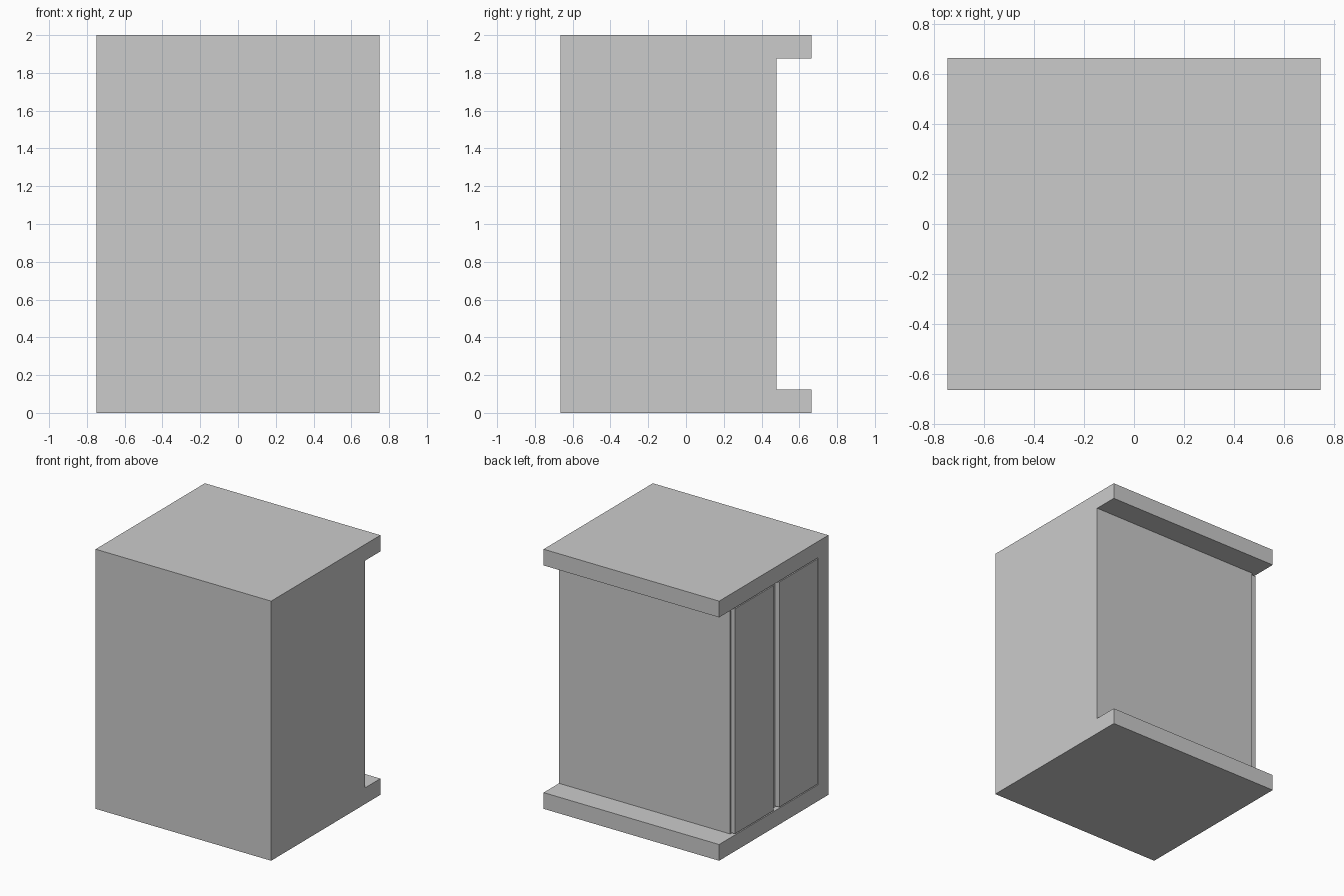
import bpy, bmesh
from mathutils import Vector

if "Cube" in bpy.data.objects:
    bpy.data.objects.remove(bpy.data.objects["Cube"])

X, Y, H = 0.748, 0.665, 2.0      # half width, half depth, height
T = 0.125                        # board thickness
BACK = 0.478                     # back of the body under the overhang
DEPTH = 0.037                    # depth of the door recess


def mesh_object(name, bm):
    bmesh.ops.recalc_face_normals(bm, faces=bm.faces)
    me = bpy.data.meshes.new(name)
    bm.to_mesh(me)
    bm.free()
    ob = bpy.data.objects.new(name, me)
    bpy.context.collection.objects.link(ob)
    return ob


def prism(name, profile, x0, x1):
    """Extrude a (y, z) profile along x."""
    bm = bmesh.new()
    face = bm.faces.new([bm.verts.new((x0, y, z)) for y, z in profile])
    ext = bmesh.ops.extrude_face_region(bm, geom=[face])
    verts = [g for g in ext["geom"] if isinstance(g, bmesh.types.BMVert)]
    bmesh.ops.translate(bm, verts=verts, vec=Vector((x1 - x0, 0, 0)))
    return mesh_object(name, bm)


def rect(y0, y1, z0, z1):
    return [(y0, z0), (y1, z0), (y1, z1), (y0, z1)]


# Cabinet body with overhanging top and base boards at the back
body = prism("cabinet_body",
             [(-Y, 0), (Y, 0), (Y, T), (BACK, T),
              (BACK, H - T), (Y, H - T), (Y, H), (-Y, H)], -X, X)

# Shallow recess on the left side, open towards the back
cutter = prism("recess_cutter", rect(-Y + T, BACK + 0.1, T, H - T),
               -X - 0.1, -X + DEPTH)
mod = body.modifiers.new("door_recess", 'BOOLEAN')
mod.operation = 'DIFFERENCE'
mod.solver = 'EXACT'
mod.object = cutter
cutter.hide_render = True
cutter.hide_viewport = True

# Two doors set flush in the recess, with a grip gap between them
GAP = 0.008
for name, y0, y1 in (("front_door", -Y + T + GAP, -0.067),
                     ("rear_door", 0.005, BACK - GAP)):
    prism(name, rect(y0, y1, T + GAP, H - T - GAP), -X, -X + DEPTH)
